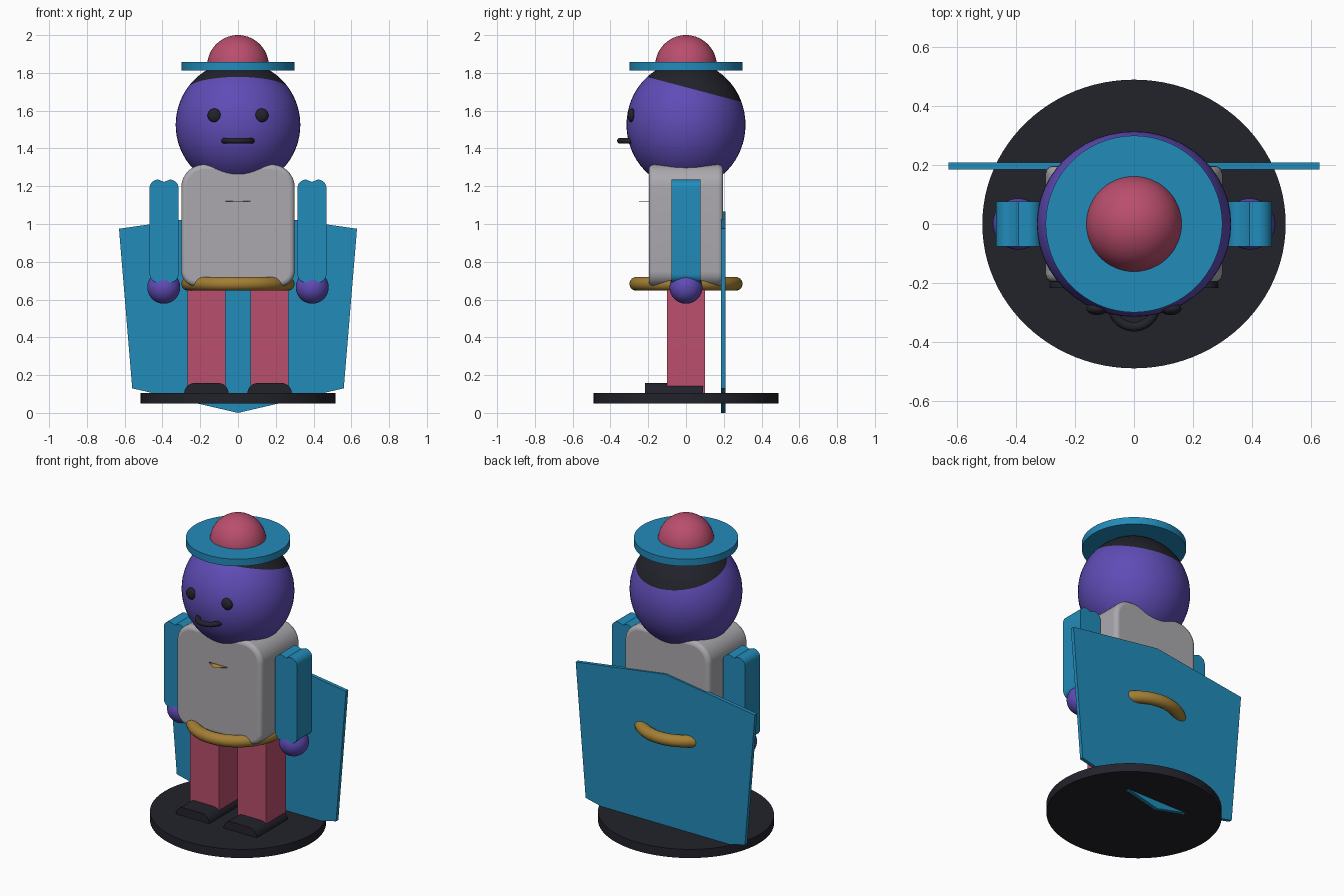
import bpy, bmesh
from math import sin, cos, pi
from mathutils import Vector

cube = bpy.data.objects.get("Cube")
if cube:
    bpy.data.objects.remove(cube, do_unlink=True)

parts = []


def material(name, r, g, b):
    def lin(c):
        c /= 255
        return c / 12.92 if c < 0.04 else ((c + 0.055) / 1.055) ** 2.4
    col = (lin(r), lin(g), lin(b), 1)
    m = bpy.data.materials.new(name)
    m.use_nodes = True
    m.diffuse_color = col
    m.node_tree.nodes["Principled BSDF"].inputs["Base Color"].default_value = col
    return m


purple = material("purple skin", 95, 76, 182)
blue = material("blue cloth", 34, 139, 186)
grey = material("light grey shirt", 171, 169, 174)
pink = material("raspberry red", 186, 78, 109)
gold = material("old gold", 164, 127, 52)
black = material("near black", 34, 34, 43)


def make(name, bm, *mats):
    bmesh.ops.recalc_face_normals(bm, faces=bm.faces)
    me = bpy.data.meshes.new(name)
    bm.to_mesh(me)
    bm.free()
    for m in mats:
        me.materials.append(m)
    ob = bpy.data.objects.new(name, me)
    bpy.context.collection.objects.link(ob)
    parts.append(ob)
    return ob


def ball_mesh(centre, radii):
    bm = bmesh.new()
    bmesh.ops.create_uvsphere(bm, u_segments=48, v_segments=32, radius=1)
    bmesh.ops.scale(bm, vec=radii, verts=bm.verts)
    bmesh.ops.translate(bm, vec=centre, verts=bm.verts)
    return bm


def ball(name, mat, centre, radii):
    return make(name, ball_mesh(centre, radii), mat)


def disc(name, mat, rx, ry, z0, z1):
    bm = bmesh.new()
    bmesh.ops.create_cone(bm, cap_ends=True, segments=96, radius1=1, radius2=1, depth=1)
    bmesh.ops.scale(bm, vec=(rx, ry, z1 - z0), verts=bm.verts)
    bmesh.ops.translate(bm, vec=(0, 0, (z0 + z1) / 2), verts=bm.verts)
    return make(name, bm, mat)


def prism(name, mat, outline, y0, y1, bevel=0):
    """Extrude an x-z outline from y0 to y1."""
    bm = bmesh.new()
    face = bm.faces.new([bm.verts.new((x, y0, z)) for x, z in outline])
    new = bmesh.ops.extrude_face_region(bm, geom=[face])["geom"]
    bmesh.ops.translate(bm, vec=(0, y1 - y0, 0),
                        verts=[v for v in new if isinstance(v, bmesh.types.BMVert)])
    ob = make(name, bm, mat)
    if bevel:
        mod = ob.modifiers.new("soft edges", "BEVEL")
        mod.width, mod.segments, mod.angle_limit = bevel, 4, 0.9
    return ob


def rounded(x0, x1, z0, z1, low, high, dip=0):
    """Rounded rectangle; dip notches the middle of the top and bottom."""
    pts = []
    corners = [(x1, z1, -1, -1, high, 0), (x0, z1, 1, -1, high, 1),
               (x0, z0, 1, 1, low, 2), (x1, z0, -1, 1, low, 3)]
    for x, z, sx, sz, r, quarter in corners:
        steps = 8 if r else 0
        for i in range(steps + 1):
            a = (quarter + i / max(steps, 1)) * pi / 2
            pts.append((x + sx * r + r * cos(a), z + sz * r + r * sin(a)))
        if dip and quarter in (0, 2):
            pts.append(((x0 + x1) / 2, z + sz * dip))
    return pts


def ring(name, mat, centre, major, minor, start, sweep, count):
    """Horizontal tube along an arc, closed for a full turn."""
    full = sweep >= 2 * pi
    cu = bpy.data.curves.new(name, "CURVE")
    cu.dimensions = "3D"
    cu.bevel_depth, cu.bevel_resolution, cu.use_fill_caps = minor, 5, True
    sp = cu.splines.new("POLY")
    sp.points.add(count - 1)
    sp.use_cyclic_u = full
    for i, p in enumerate(sp.points):
        a = start + sweep * i / (count if full else count - 1)
        p.co = (centre[0] + major * cos(a), centre[1] + major * sin(a), centre[2], 1)
    tmp = bpy.data.objects.new(name, cu)
    bpy.context.collection.objects.link(tmp)
    bpy.context.view_layer.update()
    bm = bmesh.new()
    bm.from_mesh(tmp.to_mesh())
    tmp.to_mesh_clear()
    bpy.data.objects.remove(tmp, do_unlink=True)
    return make(name, bm, mat)


# Stand and cape
disc("stand", black, 0.515, 0.49, 0.05, 0.105)
prism("cape", blue, [(-0.63, 0.975), (0, 1.065), (0.63, 0.975),
                     (0.56, 0.13), (0, 0), (-0.56, 0.13)], 0.185, 0.208)

# Torso, belt and the flat chest clasp
prism("torso", grey, rounded(-0.3, 0.3, 0.67, 1.315, 0.08, 0.12), -0.197, 0.197, 0.025)
ring("belt", gold, (0, 0, 0.683), 0.263, 0.037, 0, 2 * pi, 96)
bm = bmesh.new()
tri = [(-0.075, -0.19), (0.075, -0.19), (0, -0.25)]
bm.faces.new([bm.verts.new((x, y, 1.12)) for x, y in tri])
clasp = make("chest_clasp", bm, gold)
clasp.modifiers.new("thickness", "SOLIDIFY").thickness = 0.002

# Limbs on both sides
for side, s in (("left", 1), ("right", -1)):
    def span(a, b):
        return (a, b) if s > 0 else (-b, -a)
    prism(side + "_arm", blue, rounded(*span(0.315, 0.468), 0.69, 1.235, 0.045, 0.045, 0.012),
          -0.077, 0.077)
    ball(side + "_hand", purple, (s * 0.393, 0, 0.665), (0.087, 0.087, 0.087))
    prism(side + "_leg", pink, rounded(*span(0.065, 0.267), 0.1, 0.665, 0, 0.025), -0.1, 0.1)
    prism(side + "_shoe", black, rounded(*span(0.05, 0.285), 0.09, 0.158, 0, 0.055), -0.217, 0.09)
    ball(side + "_eye", black, (s * 0.125, -0.288, 1.575), (0.036, 0.021, 0.036))

# Head, cut along the slanted hairline
bm = ball_mesh((0, 0, 1.525), (0.33, 0.315, 0.335))
hairline = Vector((0, -0.2, 1.777))
up = Vector((0, 0.265, 1)).normalized()
bmesh.ops.bisect_plane(bm, geom=bm.verts[:] + bm.edges[:] + bm.faces[:],
                       plane_co=hairline, plane_no=up)
for f in bm.faces:
    f.material_index = int((f.calc_center_median() - hairline).dot(up) > 0)
make("head", bm, purple, black)
ring("mouth", black, (0, -0.275, 1.441), 0.074, 0.016, pi, pi, 24)

# Hat
disc("hat_brim", blue, 0.3, 0.3, 1.812, 1.857)
ball("hat_crown", pink, (0, 0, 1.837), (0.163, 0.163, 0.163))

# Smooth curved surfaces, keep hard edges
for ob in bpy.context.view_layer.objects:
    ob.select_set(ob in parts)
bpy.context.view_layer.objects.active = parts[0]
bpy.ops.object.shade_smooth_by_angle(angle=0.6)
